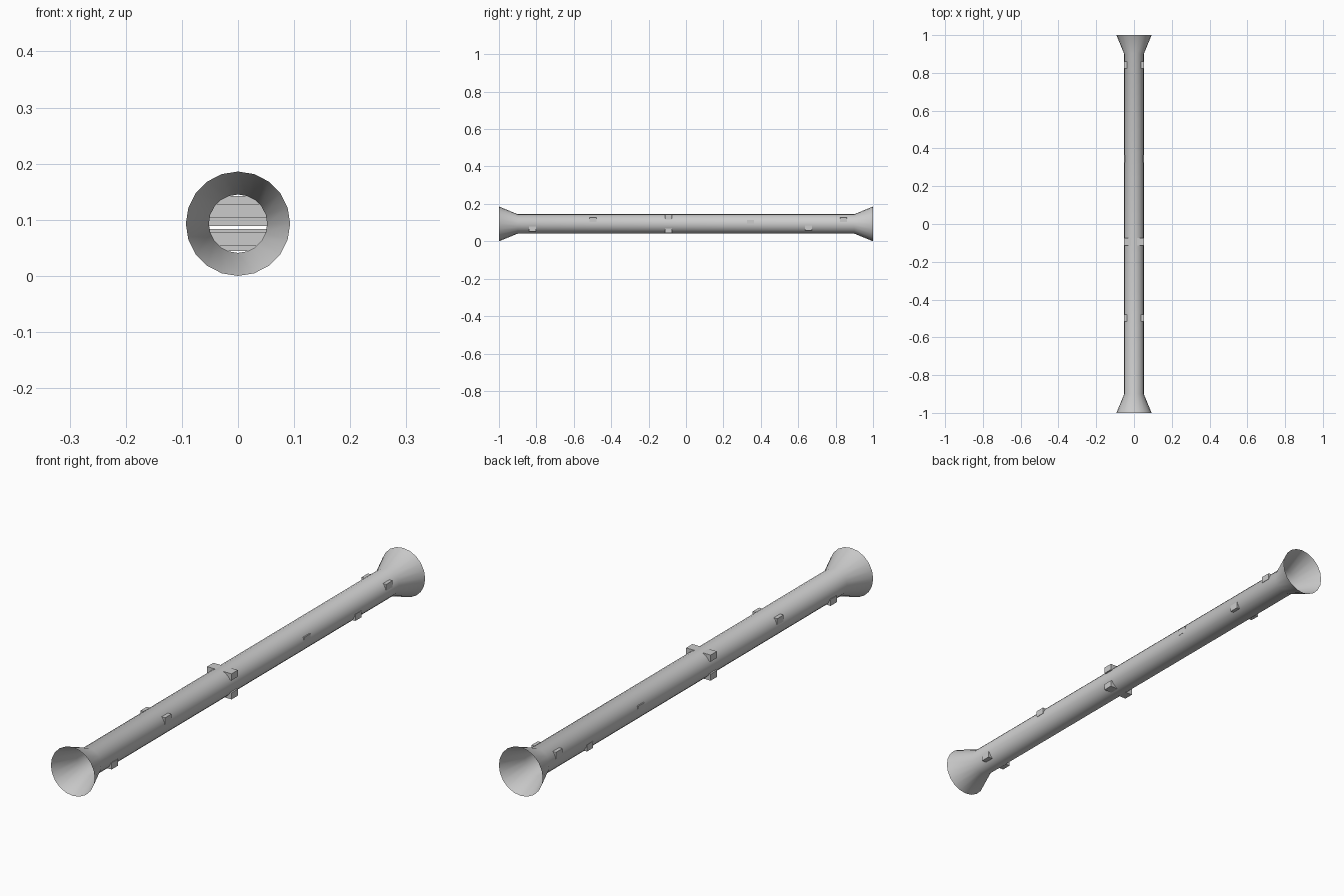
import bpy, bmesh, math

if "Cube" in bpy.data.objects:
    bpy.data.objects.remove(bpy.data.objects["Cube"])

R_TUBE, R_FLARE, SIDES = 0.052, 0.093, 20
CZ = R_FLARE  # axis height


def finish(bm, name):
    mesh = bpy.data.meshes.new(name)
    bm.to_mesh(mesh)
    bm.free()
    obj = bpy.data.objects.new(name, mesh)
    bpy.context.collection.objects.link(obj)
    return obj


# Open tube with flared ends: rings along y
bm = bmesh.new()
rings = []
for y, r in [(-1, R_FLARE), (-0.9, R_TUBE), (0.9, R_TUBE), (1, R_FLARE)]:
    ring = []
    for i in range(SIDES):
        a = 2 * math.pi * i / SIDES
        ring.append(bm.verts.new((r * math.sin(a), y, CZ + r * math.cos(a))))
    rings.append(ring)
for lo, hi in zip(rings, rings[1:]):
    for i in range(SIDES):
        j = (i + 1) % SIDES
        bm.faces.new((lo[i], hi[i], hi[j], lo[j]))
bmesh.ops.recalc_face_normals(bm, faces=bm.faces)
tube = finish(bm, "flared_tube")
for p in tube.data.polygons:
    p.use_smooth = True


# Square cross bars running through the tube: (y, z centre)
def cross_bar(name, y, z):
    bm = bmesh.new()
    bmesh.ops.create_cube(bm, size=1)
    bmesh.ops.scale(bm, vec=(0.104, 0.038, 0.025), verts=bm.verts)
    bmesh.ops.translate(bm, vec=(0, y, z), verts=bm.verts)
    return finish(bm, name)


bars = [(-0.82, 0.066), (-0.497, 0.1155), (-0.094, 0.13), (-0.094, 0.057),
        (0.345, 0.1015), (0.655, 0.0715), (0.842, 0.115)]
for n, (y, z) in enumerate(bars, 1):
    cross_bar(f"cross_bar_{n}", y, z)
